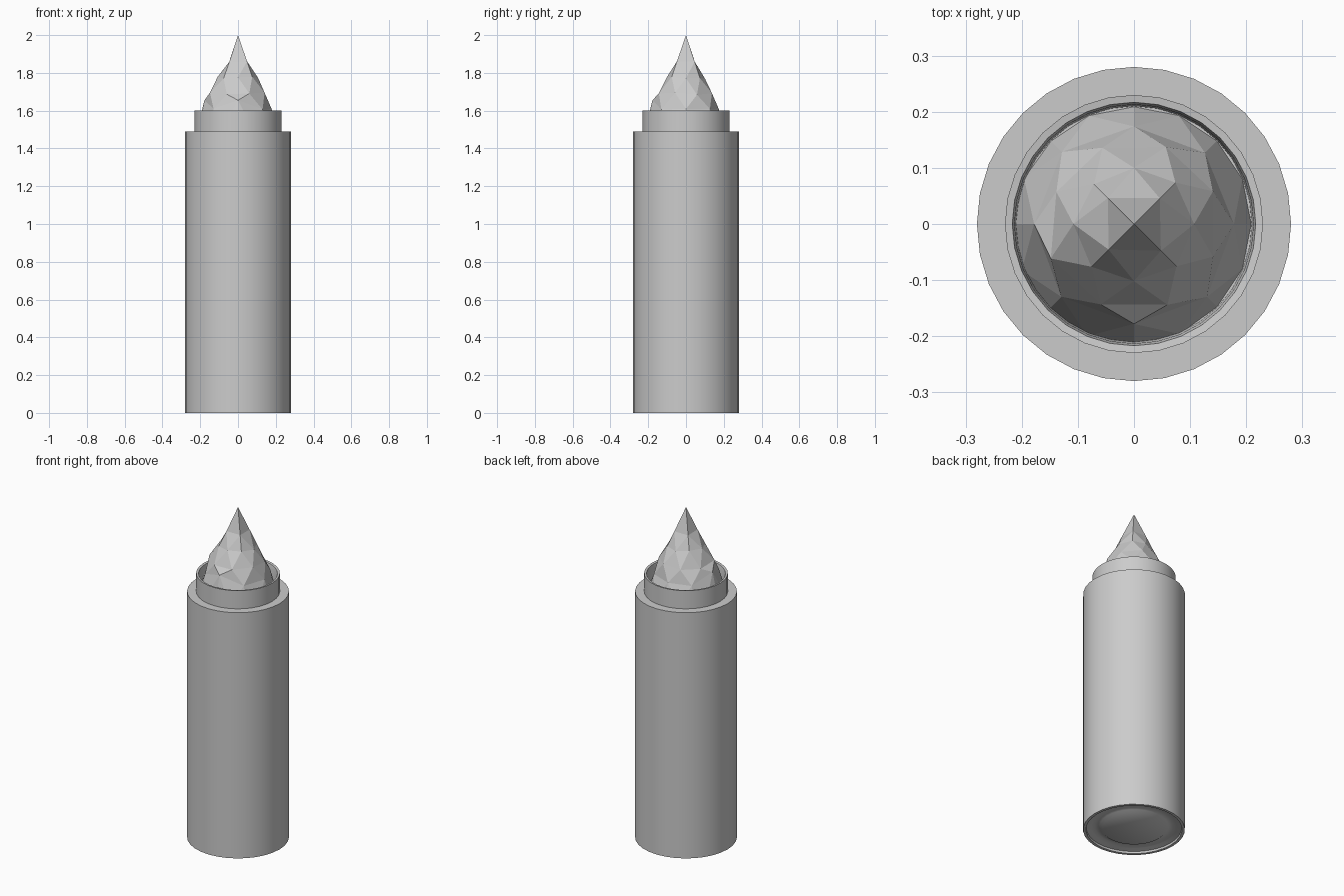
import bpy, math, random

if "Cube" in bpy.data.objects:
    bpy.data.objects.remove(bpy.data.objects["Cube"])
random.seed(4)


def finish(name, verts, faces, smooth):
    me = bpy.data.meshes.new(name)
    me.from_pydata(verts, [], faces)
    me.update()
    ob = bpy.data.objects.new(name, me)
    bpy.context.collection.objects.link(ob)
    if smooth:
        bpy.ops.object.select_all(action='DESELECT')
        ob.select_set(True)
        bpy.context.view_layer.objects.active = ob
        bpy.ops.object.shade_smooth_by_angle(angle=math.radians(40))
    return ob


def lathe(name, profile, n=32):
    """Revolve an (r, z) profile around z; both ends are capped."""
    verts = [(r * math.cos(2 * math.pi * i / n), r * math.sin(2 * math.pi * i / n), z)
             for r, z in profile for i in range(n)]
    faces = [(k * n + i, k * n + (i + 1) % n, (k + 1) * n + (i + 1) % n, (k + 1) * n + i)
             for k in range(len(profile) - 1) for i in range(n)]
    last = (len(profile) - 1) * n
    faces += [tuple(reversed(range(n))), tuple(range(last, last + n))]
    return finish(name, verts, faces, True)


# Casing: grooved underside, tall wall, shoulder, thin collar and inner floor
lathe("casing", [
    (0.174, 0.006), (0.19, 0.018), (0.215, 0.022), (0.235, 0.018), (0.262, 0.012),
    (0.264, 0.0), (0.28, 0.0), (0.28, 1.49), (0.23, 1.49), (0.23, 1.60),
    (0.217, 1.598), (0.213, 1.58), (0.21, 1.50)])


# Faceted tip: four-sided point that breaks into wider rings of facets
def ring(n, r, z, offset, jit):
    pts = []
    for i in range(n):
        a = offset + 2 * math.pi * i / n
        rr = r + random.uniform(-jit, jit)
        # the -x / -y side bulges slightly
        rr += 0.008 * max(0, -math.cos(a - math.pi / 4)) * (z < 1.75)
        pts.append((rr * math.cos(a), rr * math.sin(a), z + random.uniform(-jit, jit)))
    return pts


q = math.pi / 4
verts = [(0, 0, 2.0)]
verts += ring(4, 0.066, 1.86, q, 0.002)          # 1-4 diagonals
verts += ring(8, 0.104, 1.775, 0, 0.006)         # 5-12
verts += ring(8, 0.147, 1.69, q / 2, 0.007)      # 13-20
verts += ring(8, 0.178, 1.61, 0, 0.006)          # 21-28
verts += ring(16, 0.209, 1.50, 0, 0.0)           # 29-44
# small ledges on the left and front
verts[21 + 4] = (-0.178, 0, 1.655)
verts[21 + 6] = (0, -0.178, 1.655)
faces = []
for i in range(4):
    a, b = 1 + i, 1 + (i + 1) % 4
    o = [5 + (2 * i + k) % 8 for k in (1, 2, 3)]
    faces += [(0, a, b), (a, o[1], b), (a, o[0], o[1]), (b, o[1], o[2])]
for i in range(8):
    j = (i + 1) % 8
    faces += [(5 + i, 13 + i, 5 + j), (5 + j, 13 + i, 13 + j),
              (13 + i, 21 + i, 21 + j), (13 + i, 21 + j, 13 + j)]
    m0, m1, m2 = 29 + 2 * i, 30 + 2 * i, 29 + (2 * i + 2) % 16
    faces += [(21 + i, m0, m1), (21 + i, m1, 21 + j), (21 + j, m1, m2)]
finish("faceted_tip", verts, faces, False)
